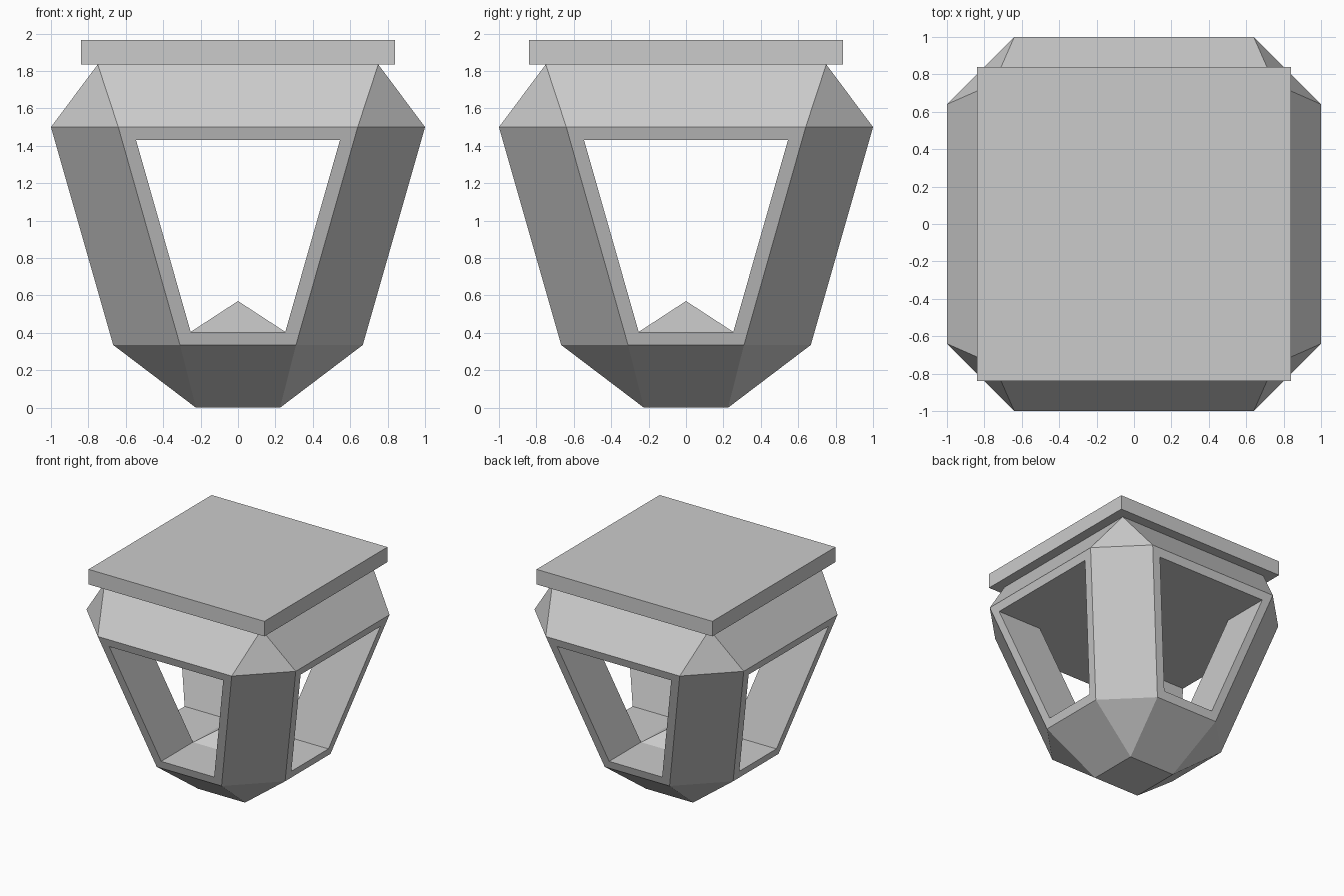
import bpy
import bmesh
import math

if "Cube" in bpy.data.objects:
    bpy.data.objects.remove(bpy.data.objects["Cube"])


def hull(name, points):
    """Convex flat-faced solid around the given points."""
    bm = bmesh.new()
    for p in points:
        bm.verts.new(p)
    bmesh.ops.convex_hull(bm, input=bm.verts)
    bmesh.ops.dissolve_limit(bm, angle_limit=math.radians(0.5),
                             verts=bm.verts, edges=bm.edges)
    bmesh.ops.recalc_face_normals(bm, faces=bm.faces)
    mesh = bpy.data.meshes.new(name)
    bm.to_mesh(mesh)
    bm.free()
    obj = bpy.data.objects.new(name, mesh)
    bpy.context.collection.objects.link(obj)
    return obj


def square(half, z):
    return [(sx * half, sy * half, z) for sx in (-1, 1) for sy in (-1, 1)]


def octagon(half, flat, z):
    pts = []
    for sx in (-1, 1):
        for sy in (-1, 1):
            pts += [(sx * half, sy * flat, z), (sx * flat, sy * half, z)]
    return pts


# Faceted lantern body: square foot, two chamfered rings, square shoulder
body = hull("lantern_body", square(0.225, 0) + octagon(0.667, 0.31, 0.335)
            + octagon(1.0, 0.64, 1.5) + square(0.75, 1.835))

# Tapered window tunnels running front to back and side to side
for name, swap in (("window_cutter_front", False), ("window_cutter_side", True)):
    pts = []
    for half, z in ((0.253, 0.405), (0.545, 1.43)):
        for s in (-1, 1):
            for d in (-1.3, 1.3):
                pts.append((d, s * half, z) if swap else (s * half, d, z))
    cutter = hull(name, pts)
    cutter.hide_render = True
    cutter.hide_viewport = True
    cutter.display_type = 'WIRE'
    mod = body.modifiers.new(name, 'BOOLEAN')
    mod.operation = 'DIFFERENCE'
    mod.solver = 'EXACT'
    mod.object = cutter

# Low pyramid in the middle of the floor
hull("floor_pyramid", square(0.253, 0.405) + [(0, 0, 0.57)])

# Flat square lid
hull("lid", square(0.84, 1.835) + square(0.84, 1.965))
